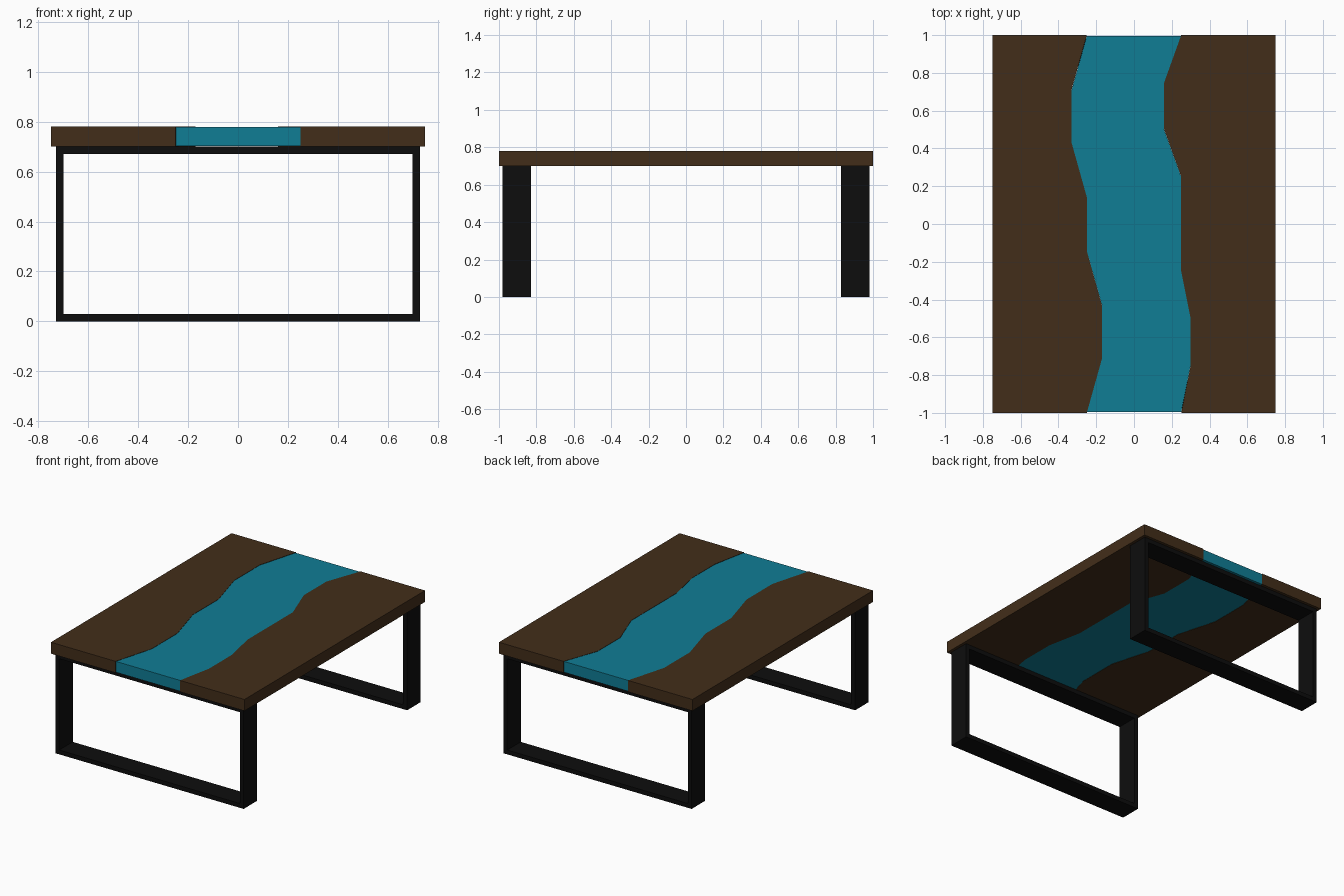
import bpy
import bmesh

cube = bpy.data.objects.get("Cube")
if cube:
    bpy.data.objects.remove(cube, do_unlink=True)


def material(name, color):
    mat = bpy.data.materials.new(name)
    mat.use_nodes = True
    mat.diffuse_color = (*color, 1)
    mat.node_tree.nodes["Principled BSDF"].inputs["Base Color"].default_value = (*color, 1)
    return mat


def finish(name, bm, mat):
    bmesh.ops.recalc_face_normals(bm, faces=bm.faces)
    mesh = bpy.data.meshes.new(name)
    bm.to_mesh(mesh)
    bm.free()
    mesh.materials.append(mat)
    obj = bpy.data.objects.new(name, mesh)
    bpy.context.collection.objects.link(obj)
    return obj


def slab(name, outline, bottom, top, mat):
    """Extrude a flat outline upwards into a closed slab."""
    bm = bmesh.new()
    face = bm.faces.new([bm.verts.new((x, y, bottom)) for x, y in outline])
    grown = bmesh.ops.extrude_face_region(bm, geom=[face], use_keep_orig=True)
    verts = [v for v in grown["geom"] if isinstance(v, bmesh.types.BMVert)]
    bmesh.ops.translate(bm, vec=(0, 0, top - bottom), verts=verts)
    return finish(name, bm, mat)


def leg_frame(name, y_front, y_back, mat):
    """Rectangular hoop of flat bar, standing across the table."""
    bm = bmesh.new()
    loops = []
    for y in (y_front, y_back):
        for inset in (0, BAR):
            x, low, high = LEG_X - inset, inset, UNDERSIDE - inset
            corners = ((-x, low), (x, low), (x, high), (-x, high))
            loops.append([bm.verts.new((cx, y, cz)) for cx, cz in corners])
    outer_a, inner_a, outer_b, inner_b = loops
    for a, b in ((outer_a, inner_a), (outer_b, inner_b),
                 (outer_a, outer_b), (inner_a, inner_b)):
        for i in range(4):
            j = (i + 1) % 4
            bm.faces.new((a[i], a[j], b[j], b[i]))
    return finish(name, bm, mat)


HALF_WIDTH, HALF_LENGTH = 0.75, 1.0
UNDERSIDE, TOP = 0.70, 0.78
LEG_X, BAR = 0.73, 0.03
GAP = 0.002

wood = material("walnut", (0.055, 0.027, 0.010))
resin = material("teal_resin", (0.005, 0.205, 0.30))
metal = material("black_metal", (0.004, 0.004, 0.004))

# Wavy inner edges of the two planks, front to back
right_x = (-0.25, -0.17, -0.17, -0.25, -0.25, -0.33, -0.33, -0.25)
left_x = (0.25, 0.30, 0.30, 0.25, 0.25, 0.25, 0.16, 0.16, 0.25)


def wavy_edge(xs, half):
    step = 2 / (len(xs) - 1)
    return [(x, (i * step - 1) * half) for i, x in enumerate(xs)]


# Wooden planks
for name, xs, side in (("right_plank", right_x, -1), ("left_plank", left_x, 1)):
    corners = [(side * HALF_WIDTH, HALF_LENGTH), (side * HALF_WIDTH, -HALF_LENGTH)]
    slab(name, wavy_edge(xs, HALF_LENGTH) + corners, UNDERSIDE, TOP, wood)

# Resin river, slightly recessed between the planks
half = HALF_LENGTH - 2 * GAP
river = wavy_edge(right_x, half) + wavy_edge(left_x, half)[::-1]
slab("resin_river", river, UNDERSIDE + GAP, TOP - GAP, resin)

# Leg frames
for name, side in (("front_leg_frame", -1), ("back_leg_frame", 1)):
    leg_frame(name, side * 0.98, side * 0.83, metal)
